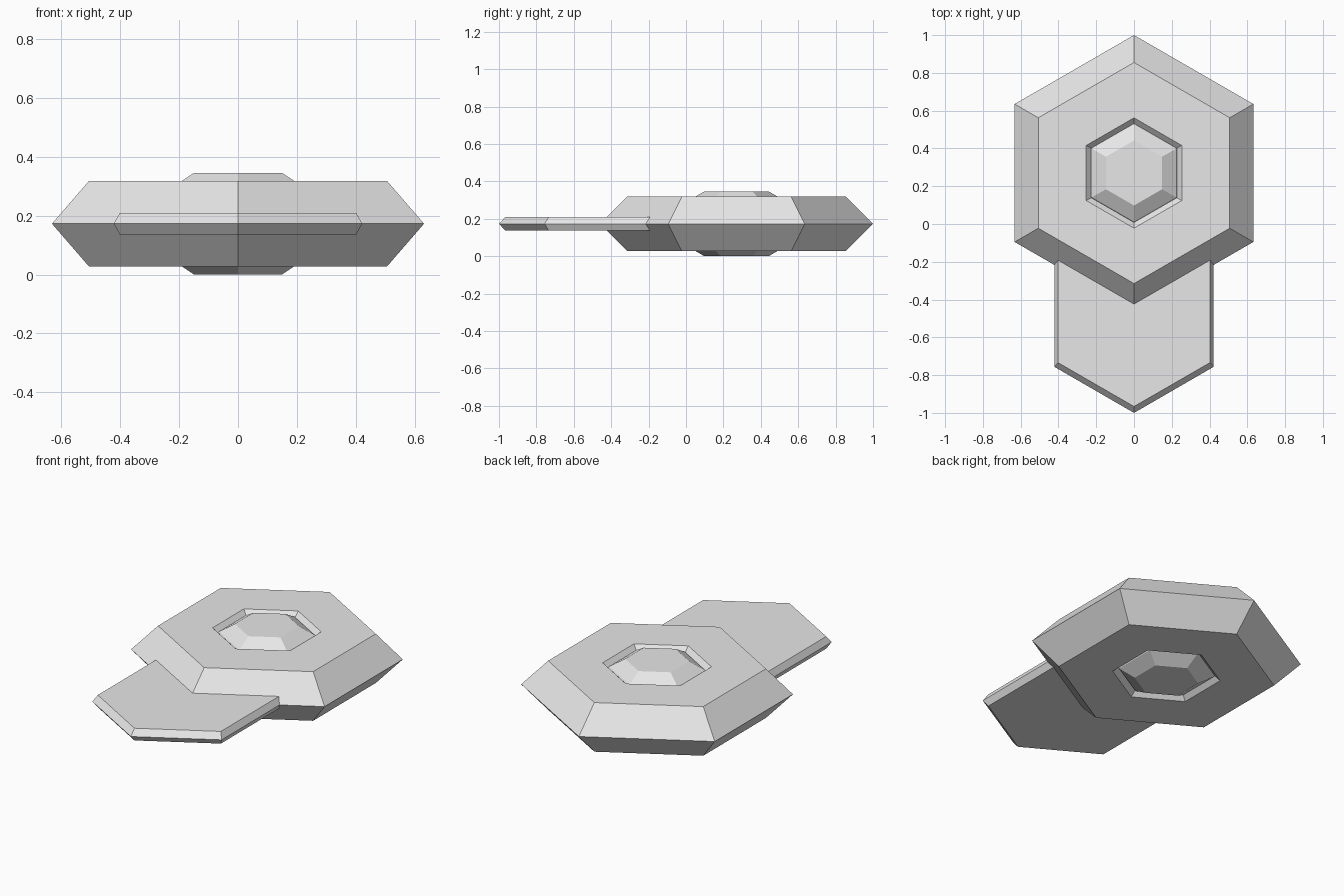
import bpy
import bmesh
from math import radians, sin, cos

cube = bpy.data.objects.get("Cube")
if cube:
    bpy.data.objects.remove(cube, do_unlink=True)

MID = 0.173      # height of the middle plane
CENTRE = 0.27    # y of the hexagon's axis

grey = bpy.data.materials.new("light_grey")
grey.use_nodes = True
grey.diffuse_color = (0.8, 0.8, 0.8, 1)
grey.node_tree.nodes["Principled BSDF"].inputs["Base Color"].default_value = (0.8, 0.8, 0.8, 1)


def loft(name, rings):
    """Join equal-sided outlines into a closed, flat-shaded solid."""
    bm = bmesh.new()
    loops = [[bm.verts.new(p) for p in ring] for ring in rings]
    for low, high in zip(loops, loops[1:]):
        for i in range(len(low)):
            j = (i + 1) % len(low)
            bm.faces.new((low[i], low[j], high[j], high[i]))
    bm.faces.new(loops[0][::-1])
    bm.faces.new(loops[-1])
    bmesh.ops.recalc_face_normals(bm, faces=bm.faces)
    mesh = bpy.data.meshes.new(name)
    bm.to_mesh(mesh)
    bm.free()
    mesh.materials.append(grey)
    obj = bpy.data.objects.new(name, mesh)
    bpy.context.collection.objects.link(obj)
    return obj


def hexagon(radius, z):
    return [(radius * cos(radians(a)), CENTRE + radius * sin(radians(a)), z)
            for a in range(30, 390, 60)]


# Bevelled body with a groove and raised boss on both faces: (radius, height above middle)
profile = [(0.73, 0), (0.585, 0.145), (0.292, 0.145), (0.262, 0.117),
           (0.257, 0.124), (0.172, 0.173)]
upper = [hexagon(r, MID + h) for r, h in profile]
lower = [hexagon(r, MID - h) for r, h in profile[:0:-1]]
loft("hexagonal_body", lower + upper)


# Pointed plate, its square end buried in the body
def plate_outline(half_width, corner, tip, z):
    return [(half_width, 0, z), (-half_width, 0, z), (-half_width, corner, z),
            (0, tip, z), (half_width, corner, z)]


loft("pointed_plate", [plate_outline(0.402, -0.734, -0.966, MID - 0.036),
                       plate_outline(0.422, -0.756, -1.0, MID),
                       plate_outline(0.402, -0.734, -0.966, MID + 0.036)])
